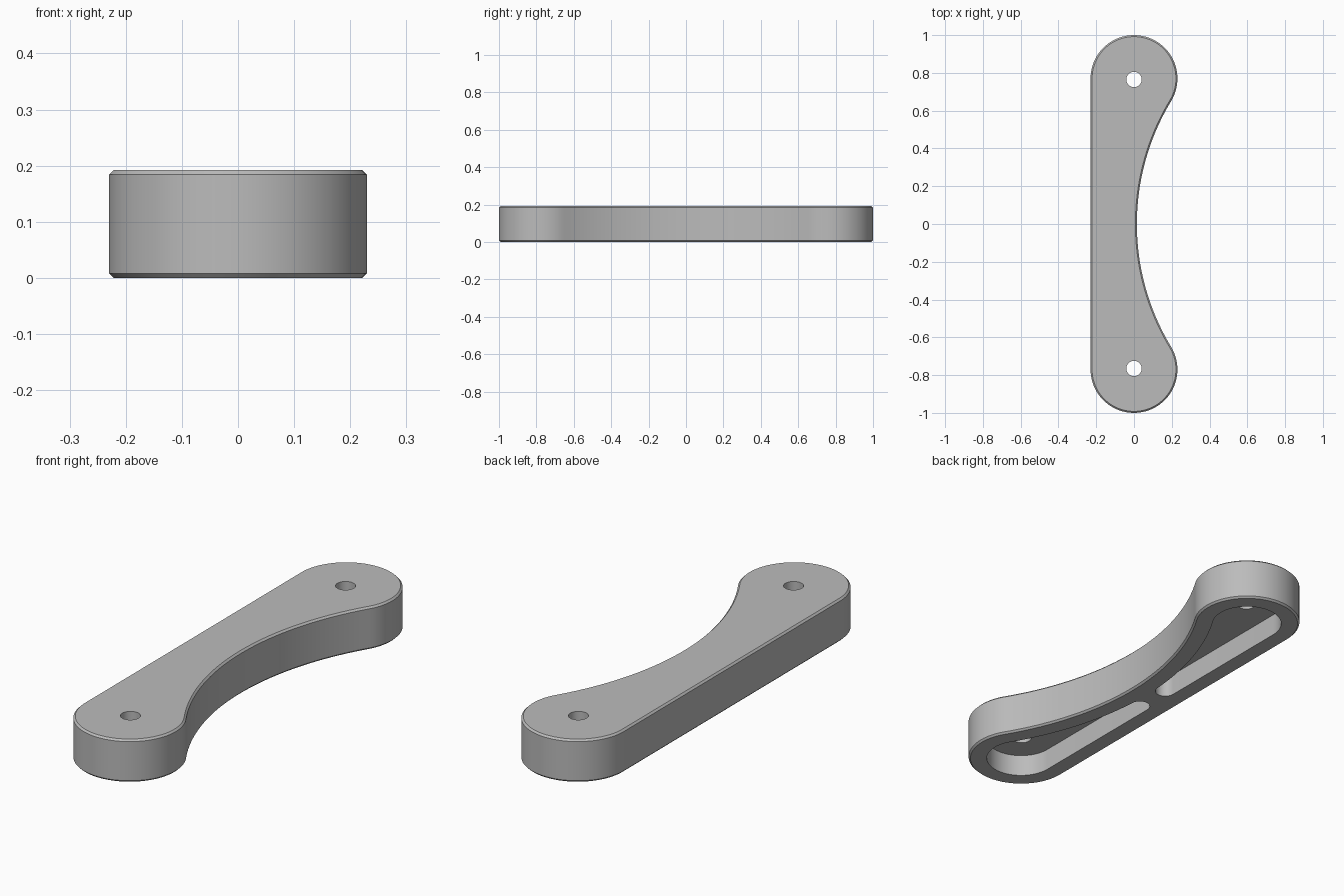
import bpy, bmesh, math
from math import pi, cos, sin, atan2, hypot

cube = bpy.data.objects.get("Cube")
if cube:
    bpy.data.objects.remove(cube, do_unlink=True)

HEIGHT, CHAMFER = 0.192, 0.008
END_R, END_Y = 0.23, 0.77            # rounded ends
WAIST_X = 1.273                      # centre of the hollow side
WAIST_R = hypot(WAIST_X, END_Y) - END_R
TILT = atan2(END_Y, WAIST_X)
WALL, POCKET_DEPTH, POCKET_Y = 0.08, 0.10, 0.087
HOLE_R = 0.041

grey = bpy.data.materials.new("plain grey")
grey.use_nodes = True
colour = (0.5, 0.5, 0.5, 1)
grey.diffuse_color = colour
grey.node_tree.nodes["Principled BSDF"].inputs["Base Color"].default_value = colour


def arc(cx, cy, r, start, end, n):
    return [(cx + r * cos(start + (end - start) * i / n),
             cy + r * sin(start + (end - start) * i / n)) for i in range(n + 1)]


def outline(inset):
    """Handle outline: two round ends, a straight side and a hollow side."""
    r = END_R - inset
    top = arc(0, END_Y, r, -TILT, pi, 48)
    bottom = arc(0, -END_Y, r, pi, 2 * pi + TILT, 48)
    hollow = arc(WAIST_X, 0, WAIST_R + inset, pi + TILT, pi - TILT, 48)
    return top + bottom + hollow[1:-1]


def pocket_outline():
    """Tapered pocket that follows the outer wall of one half."""
    r, big = END_R - WALL, WAIST_R + WALL
    # small end circle touches both the straight and the hollow wall
    a = WAIST_X + r
    small = (a * a + POCKET_Y ** 2 - big * big) / (2 * (a + big))
    cx = small - r
    turn = atan2(POCKET_Y, WAIST_X - cx)
    top = arc(0, END_Y, r, -TILT, pi, 40)
    tip = arc(cx, POCKET_Y, small, pi, 2 * pi - turn, 24)
    hollow = arc(WAIST_X, 0, big, pi - turn, pi - TILT, 32)
    return top + tip + hollow[1:-1]


def loft(name, rings):
    """Closed solid through matching rings, each given as (height, points)."""
    bm = bmesh.new()
    loops = [[bm.verts.new((x, y, z)) for x, y in pts] for z, pts in rings]
    for low, high in zip(loops, loops[1:]):
        for i in range(len(low)):
            j = (i + 1) % len(low)
            bm.faces.new((low[i], low[j], high[j], high[i]))
    bm.faces.new(loops[0][::-1])
    bm.faces.new(loops[-1])
    bmesh.ops.recalc_face_normals(bm, faces=bm.faces)
    mesh = bpy.data.meshes.new(name)
    bm.to_mesh(mesh)
    bm.free()
    mesh.materials.append(grey)
    obj = bpy.data.objects.new(name, mesh)
    bpy.context.collection.objects.link(obj)
    return obj


# Chamfered body
body = loft("handle_body", [(0, outline(CHAMFER)), (CHAMFER, outline(0)),
                            (HEIGHT - CHAMFER, outline(0)), (HEIGHT, outline(CHAMFER))])

# Underside pockets and screw holes, mirrored front to back
cutters = []
for side in (1, -1):
    pocket = [(x, side * y) for x, y in pocket_outline()]
    hole = arc(0, side * (END_Y - 0.005), HOLE_R, 0, 2 * pi, 32)[:-1]
    cutters.append(loft("pocket_cutter", [(-0.1, pocket), (POCKET_DEPTH, pocket)]))
    cutters.append(loft("hole_cutter", [(-0.1, hole), (HEIGHT + 0.1, hole)]))

bpy.ops.object.select_all(action="DESELECT")
bpy.context.view_layer.objects.active = body
body.select_set(True)
for cutter in cutters:
    cutter.hide_render = True
    mod = body.modifiers.new("cut", "BOOLEAN")
    mod.operation, mod.solver, mod.object = "DIFFERENCE", "EXACT", cutter
    bpy.ops.object.modifier_apply(modifier=mod.name)
    bpy.data.objects.remove(cutter, do_unlink=True)

bpy.ops.object.shade_smooth_by_angle(angle=math.radians(30))
